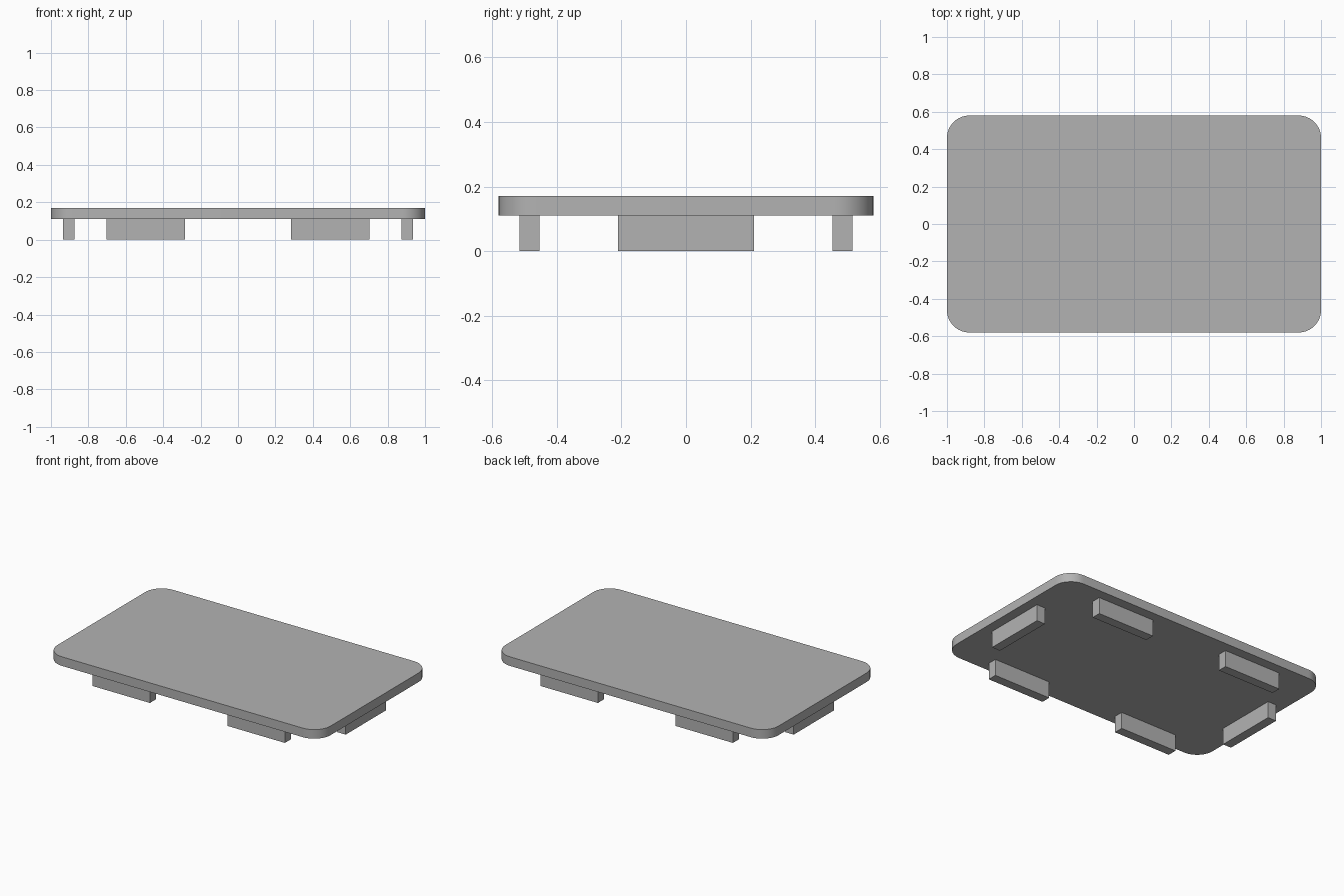
import bpy
import bmesh
from math import radians
from mathutils import Matrix, Vector

cube = bpy.data.objects.get("Cube")
if cube:
    bpy.data.objects.remove(cube, do_unlink=True)

grey = bpy.data.materials.new("plain grey")
grey.use_nodes = True
colour = (0.45, 0.45, 0.45, 1)
grey.diffuse_color = colour
grey.node_tree.nodes["Principled BSDF"].inputs["Base Color"].default_value = colour

HALF_Y = 0.58
FOOT_HEIGHT = 0.11
TOP = 0.17
CORNER_RADIUS = 0.12


def add_box(name, centre, size, corner_radius=0):
    """Box with optional rounding of its four upright edges."""
    bm = bmesh.new()
    bmesh.ops.create_cube(bm, size=1, matrix=Matrix.LocRotScale(Vector(centre), None, Vector(size)))
    if corner_radius:
        upright = [e for e in bm.edges
                   if abs(e.verts[0].co.z - e.verts[1].co.z) > size[2] / 2]
        bmesh.ops.bevel(bm, geom=upright, offset=corner_radius, segments=12,
                        profile=0.5, affect='EDGES')
    mesh = bpy.data.meshes.new(name)
    bm.to_mesh(mesh)
    bm.free()
    mesh.materials.append(grey)
    obj = bpy.data.objects.new(name, mesh)
    bpy.context.collection.objects.link(obj)
    return obj


# Rounded slab
slab = add_box("tray_slab", (0, 0, (FOOT_HEIGHT + TOP) / 2),
               (2, 2 * HALF_Y, TOP - FOOT_HEIGHT), CORNER_RADIUS)
bpy.ops.object.select_all(action='DESELECT')
slab.select_set(True)
bpy.context.view_layer.objects.active = slab
bpy.ops.object.shade_smooth_by_angle(angle=radians(30))

# Bar feet: two along each long side, one at each end
LENGTH, WIDTH = 0.42, 0.062
for sx, side in ((-1, "right"), (1, "left")):
    add_box(f"{side}_end_foot", (sx * 0.904, 0, FOOT_HEIGHT / 2),
            (WIDTH, LENGTH, FOOT_HEIGHT))
    for sy, end in ((-1, "front"), (1, "back")):
        add_box(f"{end}_{side}_foot", (sx * 0.494, sy * 0.484, FOOT_HEIGHT / 2),
                (LENGTH, WIDTH, FOOT_HEIGHT))
